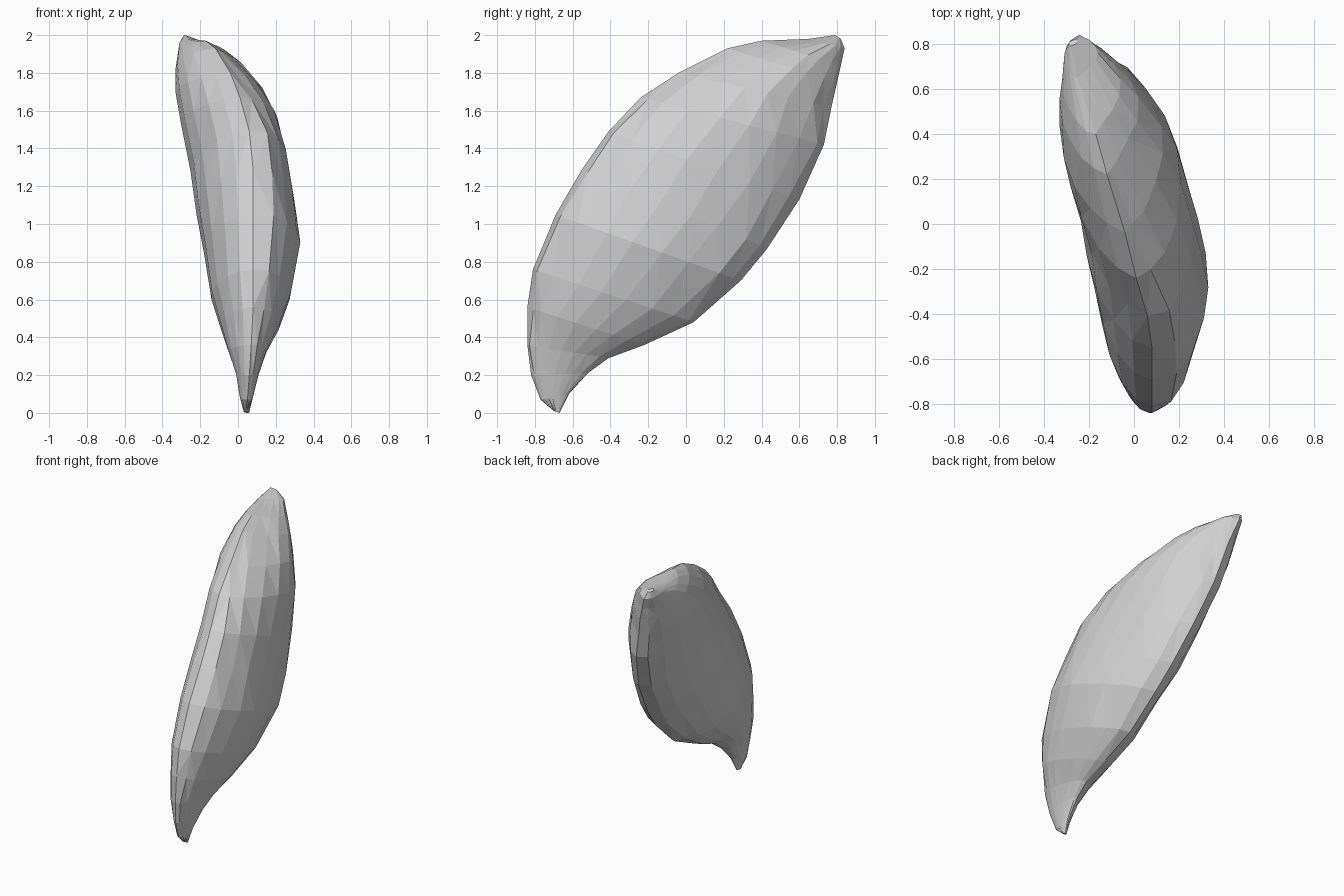
import bpy
import bmesh
import math
import random
from mathutils import Vector

random.seed(4)

default_cube = bpy.data.objects.get("Cube")
if default_cube:
    bpy.data.objects.remove(default_cube, do_unlink=True)


def make_material(name, colour):
    material = bpy.data.materials.new(name)
    material.use_nodes = True
    material.diffuse_color = colour
    material.node_tree.nodes["Principled BSDF"].inputs["Base Color"].default_value = colour
    return material


# Cross-sections from stem to tip:
# front ridge (x, y, z), back ridge (x, y, z), lowest x, highest x
sections = [
    ((.04, -.70, .01), (.05, -.67, 0), .03, .06),
    ((.05, -.77, .07), (.06, -.62, .10), .01, .08),
    ((.06, -.82, .20), (.07, -.52, .21), -.01, .11),
    ((.07, -.84, .36), (.08, -.41, .29), -.05, .15),
    ((.08, -.84, .56), (.08, -.22, .36), -.09, .22),
    ((.08, -.81, .76), (.07, .04, .48), -.14, .28),
    ((.08, -.69, 1.05), (.05, .29, .70), -.18, .33),
    ((.08, -.55, 1.29), (.02, .43, .87), -.22, .30),
    ((.06, -.41, 1.49), (-.03, .60, 1.13), -.25, .26),
    ((.01, -.24, 1.67), (-.10, .73, 1.42), -.30, .21),
    ((-.04, -.04, 1.80), (-.15, .77, 1.62), -.33, .13),
    ((-.12, .22, 1.93), (-.18, .80, 1.75), -.33, .02),
    ((-.17, .40, 1.97), (-.21, .82, 1.84), -.32, -.06),
    ((-.25, .65, 1.98), (-.24, .84, 1.93), -.31, -.16),
    ((-.28, .79, 2), (-.26, .82, 1.98), -.29, -.25),
]

# Positions of the side points between the two ridges
steps = [.04, .13, .27, .42, .58, .73, .87, .96]


def side_points(front, back, limit, skew, power):
    """Points along one bulging side, from the front ridge to the back ridge."""
    sign = 1 if limit > (front.x + back.x) / 2 else -1
    shares = [math.sin(math.pi * t ** skew) ** power for t in steps]
    # Bulge size that makes the side just reach its limit
    bulge = min(sign * (limit - front.lerp(back, t).x) / share
                for t, share in zip(steps, shares))
    points = []
    for t, share in zip(steps, shares):
        point = front.lerp(back, t + random.uniform(-.015, .015))
        point.x += sign * max(bulge, 0) * share
        points.append(point)
    return points


def make_ring(index):
    """Full and rounded in the middle, thinning to a keel near the tip."""
    front, back, low, high = sections[index]
    front, back = Vector(front), Vector(back)
    keel = min(max(index - 8, 0) / 3, 1)
    left = side_points(front, back, high, .9 + .3 * keel, .5 + .4 * keel)
    right = side_points(front, back, low, 1, .55)
    return [front] + left + [back] + right[::-1]


# Loft the seed body through the rings
bm = bmesh.new()
rings = [[bm.verts.new(p) for p in make_ring(i)] for i in range(len(sections))]
count = len(rings[0])
for lower, upper in zip(rings, rings[1:]):
    for i in range(count):
        j = (i + 1) % count
        bm.faces.new((lower[i], lower[j], upper[j], upper[i]))

# Close the stem and the tip
bm.faces.new(rings[0][::-1])
bm.faces.new(rings[-1])
bmesh.ops.triangulate(bm, faces=bm.faces[:], quad_method='BEAUTY')
bmesh.ops.recalc_face_normals(bm, faces=bm.faces[:])

mesh = bpy.data.meshes.new("seed_body")
bm.to_mesh(mesh)
bm.free()
mesh.materials.append(make_material("light grey", (.64, .64, .64, 1)))
seed_body = bpy.data.objects.new("seed_body", mesh)
bpy.context.collection.objects.link(seed_body)
